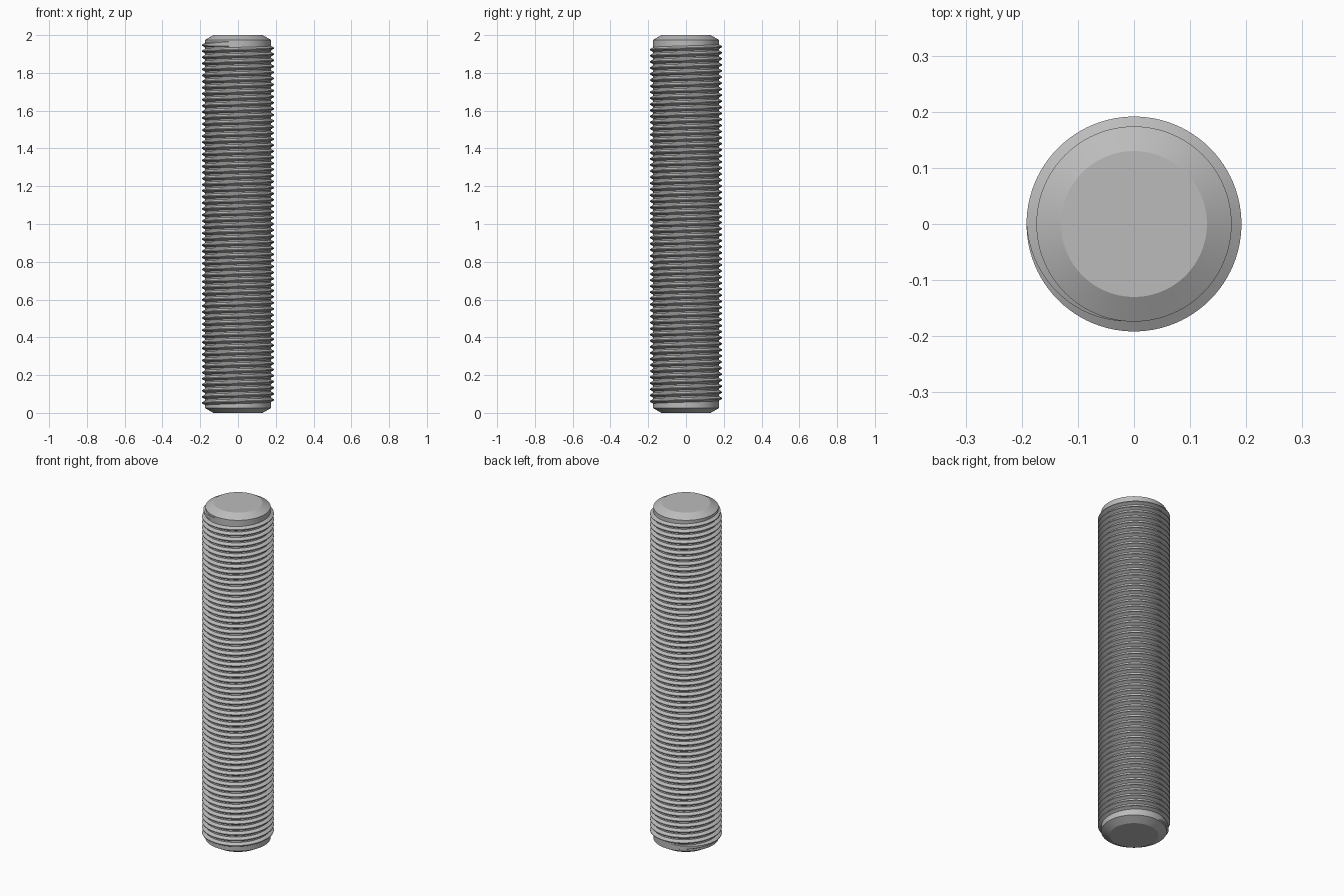
import bpy
import bmesh
import math

HEIGHT = 2.0
ROOT, CREST, TIP = 0.174, 0.1915, 0.130   # shaft, thread and end face radii
CHAMFER = 0.025
SEGMENTS = 96
TURNS = 59.5
Z_START, Z_END = 0.045, 1.955
PITCH = (Z_END - Z_START) / TURNS

cube = bpy.data.objects.get("Cube")
if cube:
    bpy.data.objects.remove(cube, do_unlink=True)

steel = bpy.data.materials.new("grey steel")
steel.use_nodes = True
colour = (0.5, 0.5, 0.5, 1.0)
steel.diffuse_color = colour
steel.node_tree.nodes["Principled BSDF"].inputs["Base Color"].default_value = colour


def finish(bm, name):
    """Turn a bmesh into a smooth shaded object with sharp edges kept."""
    bmesh.ops.recalc_face_normals(bm, faces=bm.faces[:])
    mesh = bpy.data.meshes.new(name)
    bm.to_mesh(mesh)
    bm.free()
    mesh.materials.append(steel)
    obj = bpy.data.objects.new(name, mesh)
    bpy.context.collection.objects.link(obj)
    bpy.ops.object.select_all(action='DESELECT')
    obj.select_set(True)
    bpy.context.view_layer.objects.active = obj
    bpy.ops.object.shade_smooth_by_angle(angle=math.radians(25))
    return obj


def ring(bm, radius, z):
    step = math.tau / SEGMENTS
    return [bm.verts.new((radius * math.cos(i * step), radius * math.sin(i * step), z))
            for i in range(SEGMENTS)]


def bridge(bm, a, b, closed=True):
    n = len(a)
    for i in range(n if closed else n - 1):
        j = (i + 1) % n
        bm.faces.new((a[i], a[j], b[j], b[i]))


# Shaft with chamfered ends
bm = bmesh.new()
profile = [(TIP, 0), (ROOT, CHAMFER), (ROOT, HEIGHT - CHAMFER), (TIP, HEIGHT)]
rings = [ring(bm, r, z) for r, z in profile]
for lower, upper in zip(rings, rings[1:]):
    bridge(bm, lower, upper)
bm.faces.new(rings[0])
bm.faces.new(rings[-1])
finish(bm, "shaft")

# Right-handed thread ridge, fading into the shaft over a quarter turn at each end
bm = bmesh.new()
steps = int(TURNS * SEGMENTS)
fade = SEGMENTS / 4
inner = ROOT - 0.002
previous = None
for i in range(steps + 1):
    angle = math.pi / 2 + math.tau * i / SEGMENTS
    z = Z_START + PITCH * i / SEGMENTS
    grow = min(1.0, i / fade, (steps - i) / fade)
    outer = ROOT - 0.001 + (CREST - ROOT + 0.001) * grow
    half_root = PITCH * 0.42
    half_crest = PITCH * (0.42 - 0.35 * grow)
    section = [(inner, -half_root), (outer, -half_crest),
               (outer, half_crest), (inner, half_root)]
    verts = [bm.verts.new((r * math.cos(angle), r * math.sin(angle), z + dz))
             for r, dz in section]
    if previous:
        bridge(bm, previous, verts)
    else:
        bm.faces.new(verts)
    previous = verts
bm.faces.new(previous)
finish(bm, "thread")
